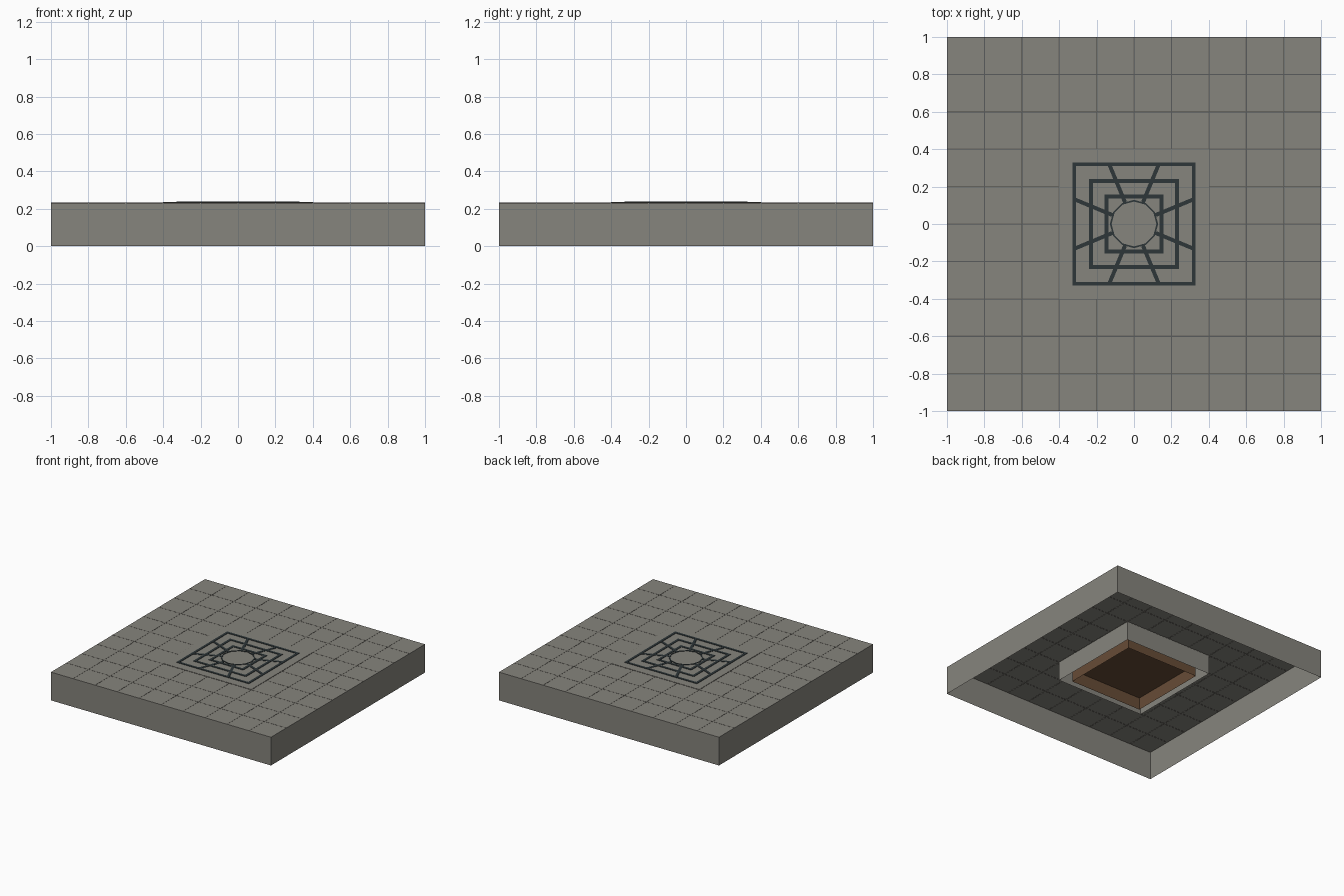
import bpy, bmesh, math
from mathutils import Vector

if "Cube" in bpy.data.objects:
    bpy.data.objects.remove(bpy.data.objects["Cube"])


def material(name, rgb):
    m = bpy.data.materials.new(name)
    m.diffuse_color = (*rgb, 1)
    m.use_nodes = True
    m.node_tree.nodes["Principled BSDF"].inputs["Base Color"].default_value = m.diffuse_color
    return m


STONE = material("warm grey stone", (0.24, 0.232, 0.205))
JOINT = material("dark grey joint", (0.13, 0.126, 0.11))
IRON = material("dark iron", (0.027, 0.037, 0.040))
SOIL = material("brown soil", (0.135, 0.072, 0.037))
TOP = 0.232


def finish(bm, name, mat):
    me = bpy.data.meshes.new(name)
    bm.to_mesh(me)
    bm.free()
    me.materials.append(mat)
    ob = bpy.data.objects.new(name, me)
    bpy.context.collection.objects.link(ob)
    return ob


def add_prism(bm, pts, z0, z1, bottom=True):
    """Upright prism over a counter-clockwise outline."""
    lo = [bm.verts.new((x, y, z0)) for x, y in pts]
    hi = [bm.verts.new((x, y, z1)) for x, y in pts]
    bm.faces.new(hi)
    if bottom:
        bm.faces.new(lo[::-1])
    n = len(pts)
    for i in range(n):
        j = (i + 1) % n
        bm.faces.new((lo[i], lo[j], hi[j], hi[i]))


def square(h):
    return [(-h, -h), (h, -h), (h, h), (-h, h)]


def shell(name, h, z0, z1, mat):
    """Square lid with side walls, open underneath."""
    bm = bmesh.new()
    add_prism(bm, square(h), z0, z1, bottom=False)
    return finish(bm, name, mat)


def add_bar(bm, a, b, w, z0, z1):
    a, b = Vector(a), Vector(b)
    d = (b - a).normalized() * w / 2
    s = Vector((-d.y, d.x))
    add_prism(bm, [a - s, b - s, b + s, a + s], z0, z1, bottom=False)


def add_ring(bm, outer, inner, z0, z1):
    """Flat ring between two outlines with the same number of points."""
    n = len(outer)
    for i in range(n):
        j = (i + 1) % n
        add_prism(bm, [outer[i], outer[j], inner[j], inner[i]], z0, z1, bottom=False)


# Paved slab, tree pit surround and soil, all hollow below
shell("paved_slab", 1.0, 0.0, TOP, STONE)
shell("pit_surround", 0.4, 0.075, TOP + 0.003, STONE)
shell("soil_bed", 0.33, 0.06, 0.16, SOIL)

# Thin paving joints, stopping at the pit surround
bm = bmesh.new()
for i in range(-4, 5):
    c = i * 0.2
    spans = [(-1, -0.4), (0.4, 1)] if abs(i) < 2 else [(-1, 1)]
    for a, b in spans:
        add_bar(bm, (a, c), (b, c), 0.006, TOP - 0.001, TOP + 0.0008)
        add_bar(bm, (c, a), (c, b), 0.006, TOP - 0.001, TOP + 0.001)
finish(bm, "paving_joints", JOINT)

# Iron grate: three square rings
bm = bmesh.new()
for h in (0.33, 0.24, 0.157):
    add_ring(bm, square(h), square(h - 0.021), TOP, TOP + 0.006)
finish(bm, "grate_rings", IRON)

# Eight radial bars
bm = bmesh.new()
for k in range(8):
    t = math.radians(22.5 + 45 * k)
    d = Vector((math.cos(t), math.sin(t)))
    reach = 0.32 / max(abs(d.x), abs(d.y))
    add_bar(bm, d * 0.125, d * reach, 0.021, TOP, TOP + 0.0055)
finish(bm, "grate_spokes", IRON)

# Trunk opening rim
bm = bmesh.new()


def circle(r, n=12):
    return [(r * math.cos(2 * math.pi * i / n), r * math.sin(2 * math.pi * i / n))
            for i in range(n)]


add_ring(bm, circle(0.129), circle(0.12), TOP, TOP + 0.0065)
finish(bm, "trunk_opening_rim", IRON)
